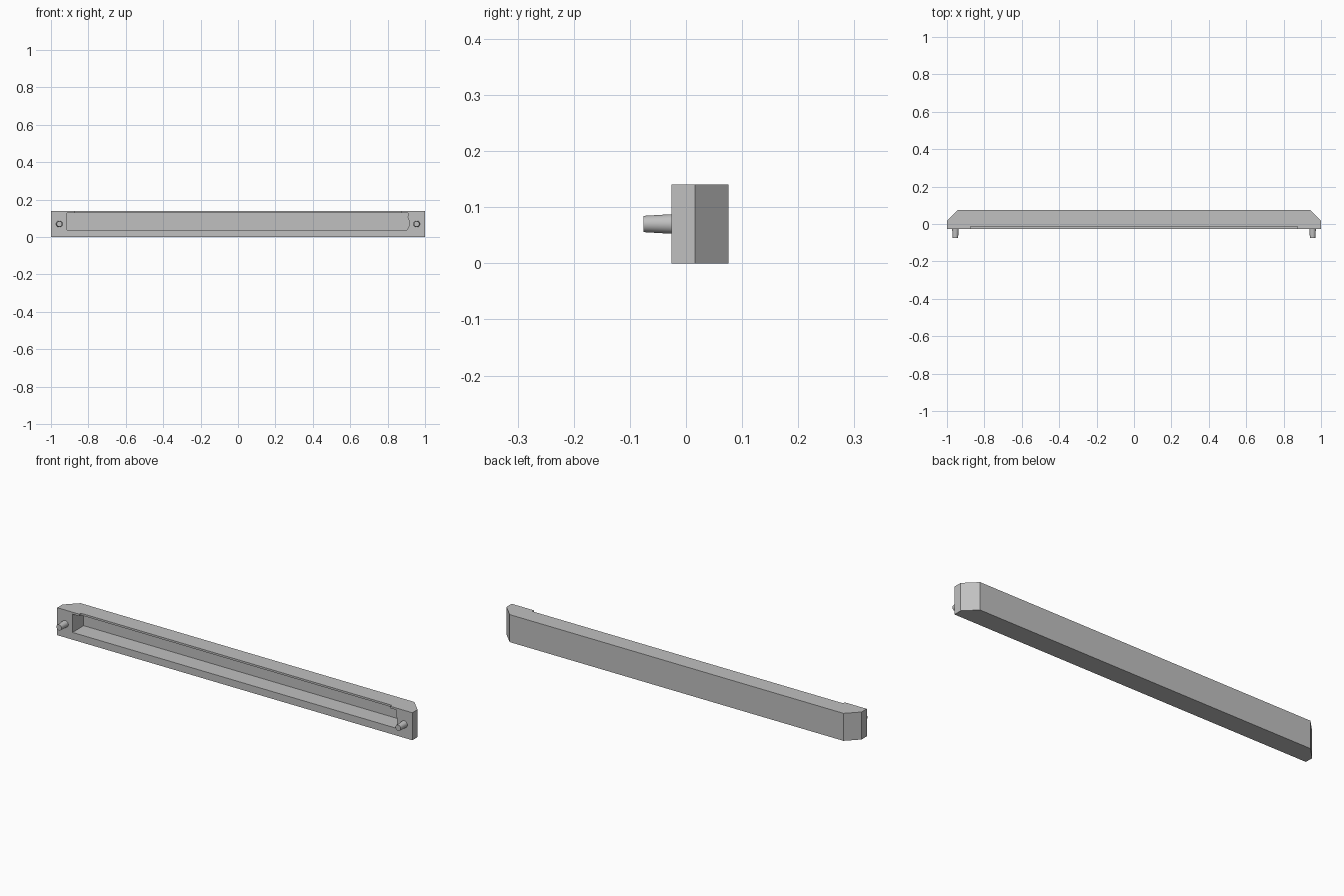
import bpy
import bmesh
import math

if "Cube" in bpy.data.objects:
    bpy.data.objects.remove(bpy.data.objects["Cube"])

grey = bpy.data.materials.new("light_grey")
grey.diffuse_color = (0.53, 0.53, 0.53, 1)
grey.use_nodes = True
grey.node_tree.nodes["Principled BSDF"].inputs["Base Color"].default_value = grey.diffuse_color


def prism(name, points, low, high, axis):
    """Extrude a closed 2D outline along 'z' (points are x, y) or 'y' (points are x, z)."""
    def place(p, d):
        return (p[0], p[1], d) if axis == 'z' else (p[0], d, p[1])
    bm = bmesh.new()
    a = [bm.verts.new(place(p, low)) for p in points]
    b = [bm.verts.new(place(p, high)) for p in points]
    bm.faces.new(a)
    bm.faces.new(b)
    n = len(points)
    for i in range(n):
        j = (i + 1) % n
        bm.faces.new((a[i], a[j], b[j], b[i]))
    bmesh.ops.recalc_face_normals(bm, faces=bm.faces)
    mesh = bpy.data.meshes.new(name)
    bm.to_mesh(mesh)
    bm.free()
    obj = bpy.data.objects.new(name, mesh)
    bpy.context.collection.objects.link(obj)
    mesh.materials.append(grey)
    return obj


# Long bar with bevelled back corners
bar = prism("bar", [(-1, -0.026), (1, -0.026), (1, 0.016), (0.94, 0.076),
                    (-0.94, 0.076), (-1, 0.016)], 0, 0.14, 'z')

# Deep front pocket with a stepped right end, and a shallow notch in the top lip
pocket = prism("pocket_cutter", [(-0.914, 0.037), (0.903, 0.037), (0.913, 0.058),
                                 (0.913, 0.09), (0.907, 0.105), (0.91, 0.13),
                                 (-0.914, 0.13)], -0.1, 0.064, 'y')
notch = prism("notch_cutter", [(-0.875, 0.12), (0.875, 0.12),
                               (0.875, 0.2), (-0.875, 0.2)], -0.1, -0.013, 'y')
for cutter in (pocket, notch):
    mod = bar.modifiers.new(cutter.name, 'BOOLEAN')
    mod.operation = 'DIFFERENCE'
    mod.solver = 'EXACT'
    mod.object = cutter
    bpy.context.view_layer.objects.active = bar
    bpy.ops.object.modifier_apply(modifier=mod.name)
    bpy.data.objects.remove(cutter)

# Tapered locating pegs
for side, label in ((-1, "left"), (1, "right")):
    bpy.ops.mesh.primitive_cone_add(vertices=32, radius1=0.0175, radius2=0.0145, depth=0.052,
                                    location=(side * 0.955, -0.05, 0.07),
                                    rotation=(math.pi / 2, 0, 0))
    peg = bpy.context.object
    peg.name = label + "_peg"
    peg.data.materials.append(grey)
    bpy.ops.object.shade_smooth_by_angle(angle=math.radians(40))
